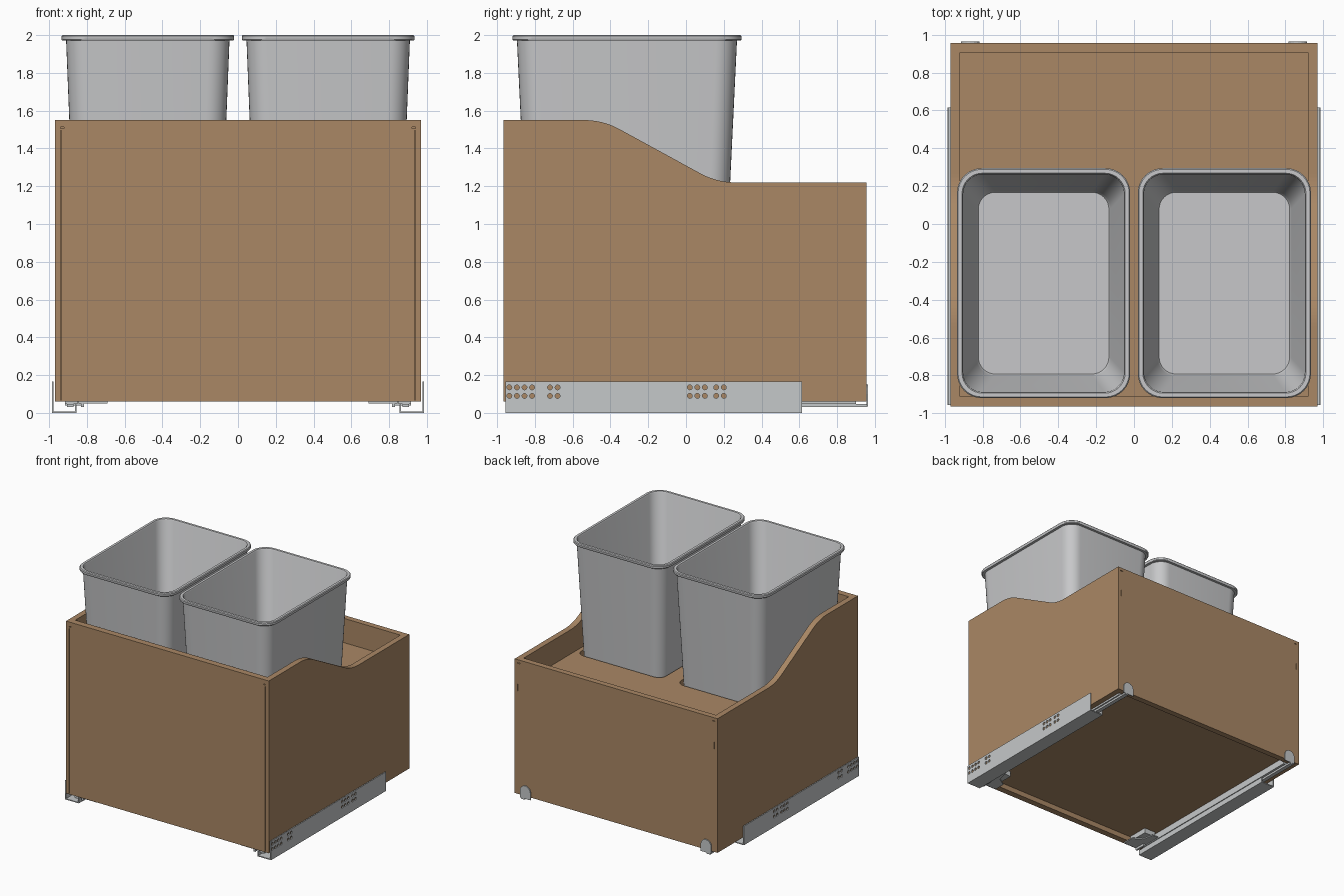
import bpy, bmesh, math
from mathutils import Vector

if "Cube" in bpy.data.objects:
    bpy.data.objects.remove(bpy.data.objects["Cube"])


def material(name, rgb):
    m = bpy.data.materials.new(name)
    m.diffuse_color = (*rgb, 1)
    m.use_nodes = True
    m.node_tree.nodes["Principled BSDF"].inputs["Base Color"].default_value = m.diffuse_color
    return m


WOOD = material("warm wood", (0.40, 0.245, 0.13))
GREY = material("bin grey", (0.57, 0.575, 0.585))
STEEL = material("slide steel", (0.56, 0.58, 0.585))


def finish(name, bm, mat, smooth=False):
    bmesh.ops.recalc_face_normals(bm, faces=bm.faces)
    me = bpy.data.meshes.new(name)
    bm.to_mesh(me)
    bm.free()
    me.materials.append(mat)
    ob = bpy.data.objects.new(name, me)
    bpy.context.collection.objects.link(ob)
    if smooth:
        bpy.ops.object.select_all(action='DESELECT')
        bpy.context.view_layer.objects.active = ob
        ob.select_set(True)
        bpy.ops.object.shade_smooth_by_angle(angle=math.radians(35))
    return ob


def rect(a0, a1, b0, b1):
    return [(a0, b0), (a1, b0), (a1, b1), (a0, b1)]


def round_rect(cx, cy, hx, hy, r, n=8):
    pts = []
    for k, (sx, sy) in enumerate(((1, 1), (-1, 1), (-1, -1), (1, -1))):
        for i in range(n + 1):
            t = math.pi / 2 * (k + i / n)
            pts.append((cx + sx * (hx - r) + r * math.cos(t),
                        cy + sy * (hy - r) + r * math.sin(t)))
    return pts


def circle(cx, cy, r, n=12):
    return [(cx + r * math.cos(2 * math.pi * i / n),
             cy + r * math.sin(2 * math.pi * i / n)) for i in range(n)]


def plate(name, loops, c0, c1, axis, mat, side=1):
    """Flat outline with holes (first loop is the border), extruded from c0 to c1 along axis."""
    bm = bmesh.new()
    edges = []
    for loop in loops:
        vs = [bm.verts.new((a, b, 0)) for a, b in loop]
        edges += [bm.edges.new((vs[i - 1], vs[i])) for i in range(len(vs))]
    bmesh.ops.triangle_fill(bm, use_beauty=True, edges=edges, normal=(0, 0, 1))
    ext = bmesh.ops.extrude_face_region(bm, geom=bm.faces[:])
    for g in ext["geom"]:
        if isinstance(g, bmesh.types.BMVert):
            g.co.z = 1
    for v in bm.verts:
        a, b, c = v.co
        c = c0 + (c1 - c0) * c
        p = {'x': (c, a, b), 'y': (a, c, b), 'z': (a, b, c)}[axis]
        v.co = Vector((p[0] * side, p[1], p[2]))
    return finish(name, bm, mat)


def box(name, x, y, z, mat, side=1):
    return plate(name, [rect(*x, *y)], *z, 'z', mat, side)


def bend(p0, p1, p2, n=10):
    """Quadratic corner curve."""
    return [tuple((1 - t) ** 2 * a + 2 * t * (1 - t) * b + t * t * c
                  for a, b, c in zip(p0, p1, p2)) for t in (i / n for i in range(n + 1))]


# Front and back panels with thin joint slots near the corners
front_slots, back_slots = [], []
for s in (-1, 1):
    front_slots += [rect(s * 0.935, s * 0.941, 0.068, 1.495),
                    rect(s * 0.922, s * 0.941, 1.505, 1.513)]
    back_slots += [rect(s * 0.922, s * 0.945, 1.188, 1.194),
                   rect(s * 0.937, s * 0.943, 0.95, 1.01)]
plate("front_panel", [rect(-0.97, 0.97, 0.06, 1.55)] + front_slots, -0.965, -0.91, 'y', WOOD)
plate("back_panel", [rect(-0.97, 0.97, 0.06, 1.22)] + back_slots, 0.905, 0.955, 'y', WOOD)

# Side panels with the swooping top edge
swoop = (bend((0.265, 1.22), (0.164, 1.22), (0.076, 1.268)) +
         bend((-0.352, 1.502), (-0.44, 1.55), (-0.54, 1.55)))
side_profile = [(-0.91, 0.06), (0.905, 0.06), (0.905, 1.22)] + swoop + [(-0.91, 1.55)]
for s, word in ((-1, "left"), (1, "right")):
    plate(word + "_side_panel", [side_profile], 0.92, 0.97, 'x', WOOD, s)

# Floor and the shelf with bin openings
BIN_X, BIN_Y = 0.4775, -0.3125
box("floor_panel", (-0.92, 0.92), (-0.91, 0.905), (0.105, 0.135), WOOD)
plate("bin_shelf", [rect(-0.92, 0.92, -0.91, 0.905)] +
      [round_rect(s * BIN_X, BIN_Y, 0.405, 0.548, 0.07) for s in (-1, 1)],
      0.955, 1.01, 'z', WOOD)


# Bins: rounded rectangles lofted up the outside, over the rim and down inside
BIN_RINGS = [  # half width, half depth, corner radius, height
    (0.345, 0.48, 0.09, 0.14), (0.36, 0.495, 0.10, 0.155),
    (0.4325, 0.5825, 0.11, 1.972), (0.454, 0.603, 0.13, 1.972),
    (0.4575, 0.607, 0.13, 1.978), (0.4575, 0.607, 0.13, 1.994),
    (0.452, 0.601, 0.125, 2.0), (0.431, 0.581, 0.108, 2.0),
    (0.425, 0.575, 0.104, 1.99), (0.354, 0.489, 0.095, 0.18),
    (0.345, 0.48, 0.09, 0.165)]


def bin_body(name, cx):
    bm = bmesh.new()
    rings = [[bm.verts.new((x, y, z)) for x, y in round_rect(cx, BIN_Y, hx, hy, r)]
             for hx, hy, r, z in BIN_RINGS]
    for lo, hi in zip(rings, rings[1:]):
        for i in range(len(lo)):
            bm.faces.new((lo[i - 1], lo[i], hi[i], hi[i - 1]))
    bm.faces.new(rings[0])
    bm.faces.new(rings[-1])
    finish(name, bm, GREY, True)


bin_body("left_bin", -BIN_X)
bin_body("right_bin", BIN_X)

# Drawer slides, mirrored left and right
hole_y = (-0.935, -0.895, -0.855, -0.815, -0.72, -0.68, 0.02, 0.06, 0.10, 0.16, 0.20)
holes = [circle(y, z, 0.013) for y in hole_y for z in (0.09, 0.135)]
for s, word in ((-1, "left"), (1, "right")):
    # fixed cabinet rail
    plate(word + "_rail_web", [rect(-0.955, 0.615, 0, 0.165)] + holes, 0.977, 0.985, 'x', STEEL, s)
    box(word + "_rail_flange", (0.855, 0.977), (-0.955, 0.615), (0, 0.008), STEEL, s)
    box(word + "_rail_lip", (0.855, 0.862), (-0.955, 0.615), (0.008, 0.045), STEEL, s)
    # moving runner under the floor
    box(word + "_runner_core", (0.87, 0.905), (-0.94, 0.962), (0.03, 0.047), STEEL, s)
    box(word + "_runner_channel", (0.85, 0.917), (-0.905, 0.9), (0.047, 0.104), STEEL, s)
    # front locking clip
    plate(word + "_locking_clip", [[(0.69, -0.95), (0.845, -0.95), (0.845, -0.70), (0.79, -0.70),
                                    (0.77, -0.80), (0.69, -0.85)]], 0.05, 0.0595, 'z', STEEL, s)
    box(word + "_clip_block", (0.72, 0.83), (-0.905, -0.72), (0.0595, 0.104), STEEL, s)
    box(word + "_clip_lever", (0.815, 0.83), (-0.95, -0.85), (0.03, 0.05), STEEL, s)
    # rear hook tab against the back panel
    tab = [(0.815, 0.04), (0.915, 0.04), (0.915, 0.10)] + \
        [(0.865 + 0.05 * math.cos(math.pi * i / 8), 0.10 + 0.05 * math.sin(math.pi * i / 8))
         for i in range(1, 8)] + [(0.815, 0.10)]
    plate(word + "_rear_hook", [tab], 0.955, 0.964, 'y', STEEL, s)
